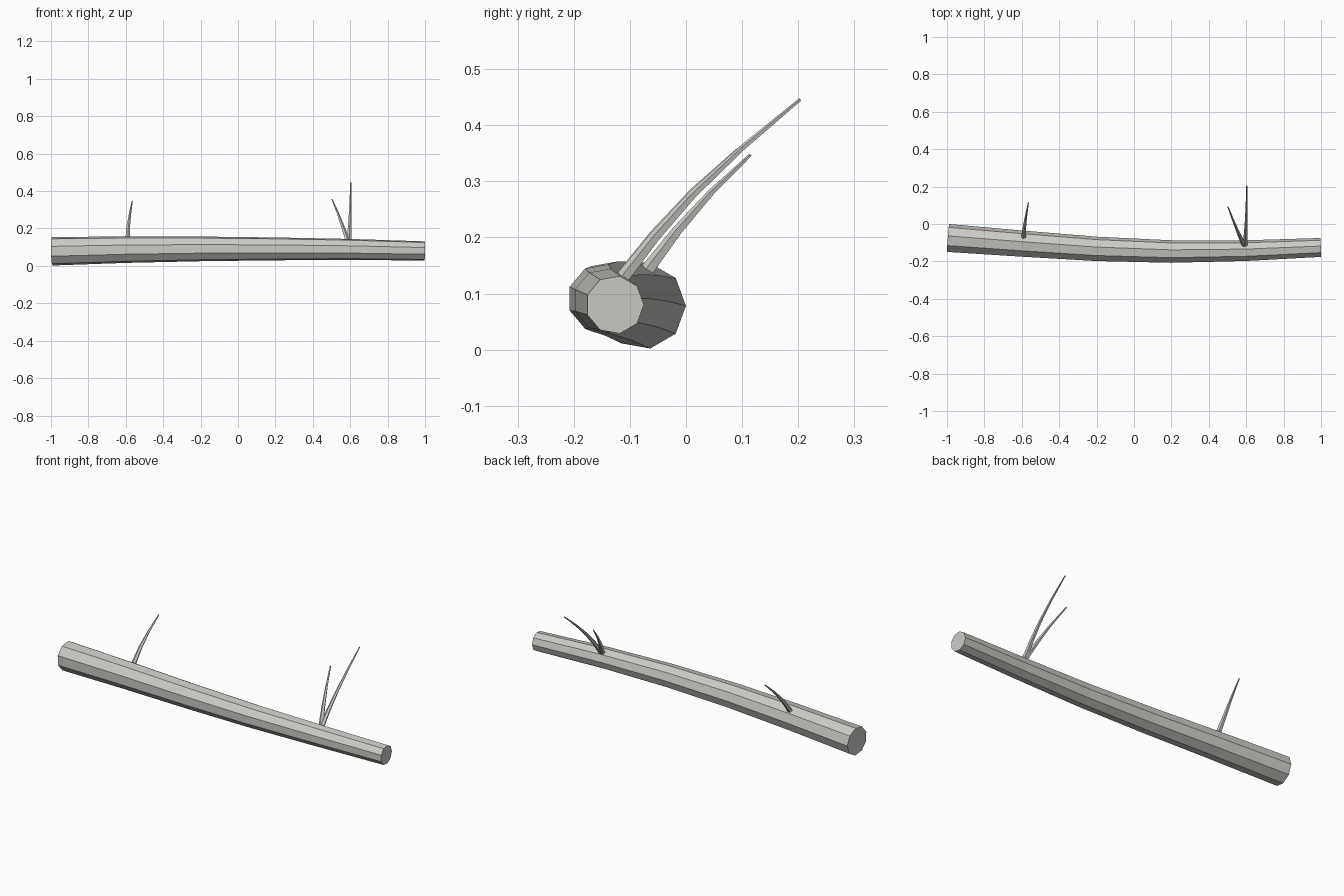
import bpy
import bmesh
from math import cos, sin, tau
from mathutils import Vector

cube = bpy.data.objects.get("Cube")
if cube:
    bpy.data.objects.remove(cube, do_unlink=True)

# Pale weathered wood
wood = bpy.data.materials.new("pale_grey_wood")
wood.use_nodes = True
colour = (0.60, 0.59, 0.56, 1)
wood.diffuse_color = colour
wood.node_tree.nodes["Principled BSDF"].inputs["Base Color"].default_value = colour


def sweep(name, path, r_start, r_end, sides, ref):
    """Tapered, capped, flat-shaded tube with rings square to the path."""
    pts = [Vector(p) for p in path]
    last = len(pts) - 1
    bm = bmesh.new()
    rings = []
    for i, p in enumerate(pts):
        tangent = (pts[min(i + 1, last)] - pts[max(i - 1, 0)]).normalized()
        side = Vector(ref).cross(tangent).normalized()
        up = tangent.cross(side)
        r = r_start + (r_end - r_start) * i / last
        rings.append([bm.verts.new(p + r * (cos(tau * k / sides) * side
                                            + sin(tau * k / sides) * up))
                      for k in range(sides)])
    for a, b in zip(rings, rings[1:]):
        for k in range(sides):
            n = (k + 1) % sides
            bm.faces.new((a[k], a[n], b[n], b[k]))
    bm.faces.new(rings[0])
    bm.faces.new(rings[-1])
    bmesh.ops.recalc_face_normals(bm, faces=bm.faces)
    mesh = bpy.data.meshes.new(name)
    bm.to_mesh(mesh)
    bm.free()
    mesh.materials.append(wood)
    obj = bpy.data.objects.new(name, mesh)
    bpy.context.collection.objects.link(obj)
    return obj


# Main bowed, tapering branch
sweep("branch", [(-0.994, -0.077, 0.078), (-0.6, -0.107, 0.087),
                 (-0.2, -0.135, 0.091), (0.2, -0.149, 0.091),
                 (0.6, -0.144, 0.088), (0.998, -0.127, 0.08)],
      0.077, 0.052, 9, (0, 0, 1))

# Curved twigs growing up and back
twigs = {
    "right_twig": [(-0.59, -0.068, 0.142), (-0.586, -0.015, 0.212),
                   (-0.577, 0.045, 0.28), (-0.565, 0.115, 0.347)],
    "left_tall_twig": [(0.594, -0.112, 0.128), (0.597, -0.055, 0.201),
                       (0.6, 0.012, 0.276), (0.602, 0.1, 0.359),
                       (0.603, 0.204, 0.446)],
    "left_short_twig": [(0.588, -0.112, 0.13), (0.562, -0.055, 0.205),
                        (0.534, 0.012, 0.281), (0.502, 0.093, 0.357)],
}
for name, path in twigs.items():
    sweep(name, path, 0.013, 0.003, 5, (1, 0, 0))
